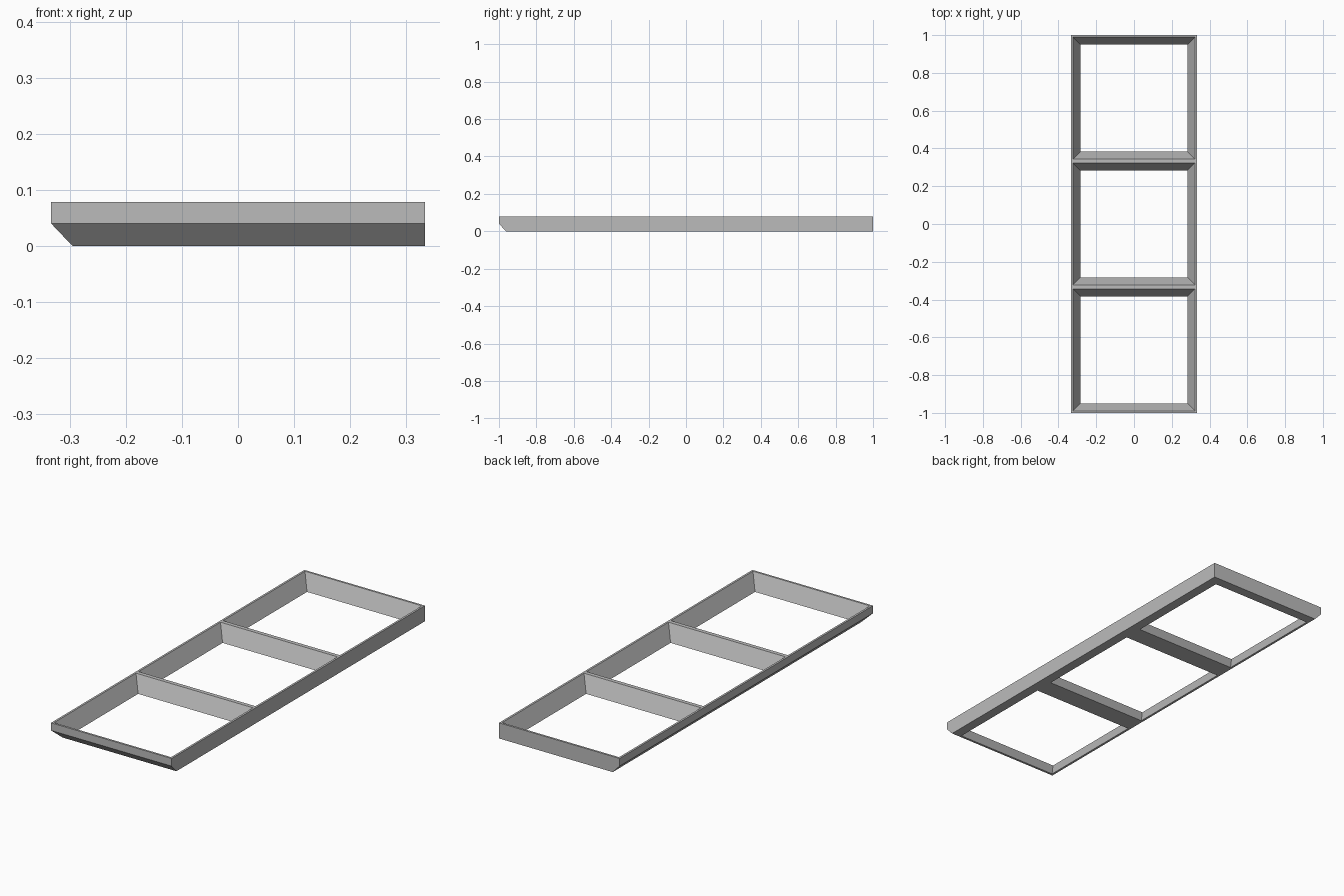
import bpy
import bmesh

cube = bpy.data.objects.get("Cube")
if cube:
    bpy.data.objects.remove(cube, do_unlink=True)

HALF = 1 / 3       # half the width of one square cell
HEIGHT = 0.078
CHAMFER = 0.038    # bevel under the front and right edges
TOP_HOLE = 0.323   # half opening at the rim
LOW_HOLE = 0.284   # half opening at the base
CELLS = 3

grey = bpy.data.materials.new("mid grey")
grey.use_nodes = True
colour = (0.5, 0.5, 0.5, 1)
grey.diffuse_color = colour
grey.node_tree.nodes["Principled BSDF"].inputs["Base Color"].default_value = colour

bm = bmesh.new()


def ring(x0, x1, y0, y1, z):
    """Rectangular loop, starting at the front right corner."""
    return [bm.verts.new((x, y, z))
            for x, y in ((x0, y0), (x1, y0), (x1, y1), (x0, y1))]


def bridge(a, b, sides=range(4)):
    for i in sides:
        j = (i + 1) % 4
        bm.faces.new((a[i], a[j], b[j], b[i]))


for cell in range(CELLS):
    first, last = cell == 0, cell == CELLS - 1
    cy = (cell - 1) * 2 * HALF
    y0, y1 = cy - HALF, cy + HALF
    front_cut = CHAMFER if first else 0

    # Outer shell loops, bevelled at the base
    base = ring(-HALF + CHAMFER, HALF, y0 + front_cut, y1, 0)
    middle = ring(-HALF, HALF, y0, y1, CHAMFER + 0.002)
    rim = ring(-HALF, HALF, y0, y1, HEIGHT)
    # Tapered opening loops
    hole_top = ring(-TOP_HOLE, TOP_HOLE, cy - TOP_HOLE, cy + TOP_HOLE, HEIGHT)
    hole_base = ring(-LOW_HOLE, LOW_HOLE, cy - LOW_HOLE, cy + LOW_HOLE, 0)

    # Outer walls only where no neighbouring cell touches
    outer = [1, 3] + ([0] if first else []) + ([2] if last else [])
    bridge(base, middle, outer)
    bridge(middle, rim, outer)
    bridge(rim, hole_top)
    bridge(hole_top, hole_base)
    bridge(hole_base, base)

# Weld the cells into one frame
bmesh.ops.remove_doubles(bm, verts=bm.verts, dist=0.0005)
loose = [v for v in bm.verts if not v.link_faces]
bmesh.ops.delete(bm, geom=loose, context='VERTS')
bmesh.ops.recalc_face_normals(bm, faces=bm.faces)

mesh = bpy.data.meshes.new("three_cell_frame")
bm.to_mesh(mesh)
bm.free()
mesh.materials.append(grey)
frame = bpy.data.objects.new("three_cell_frame", mesh)
bpy.context.collection.objects.link(frame)
